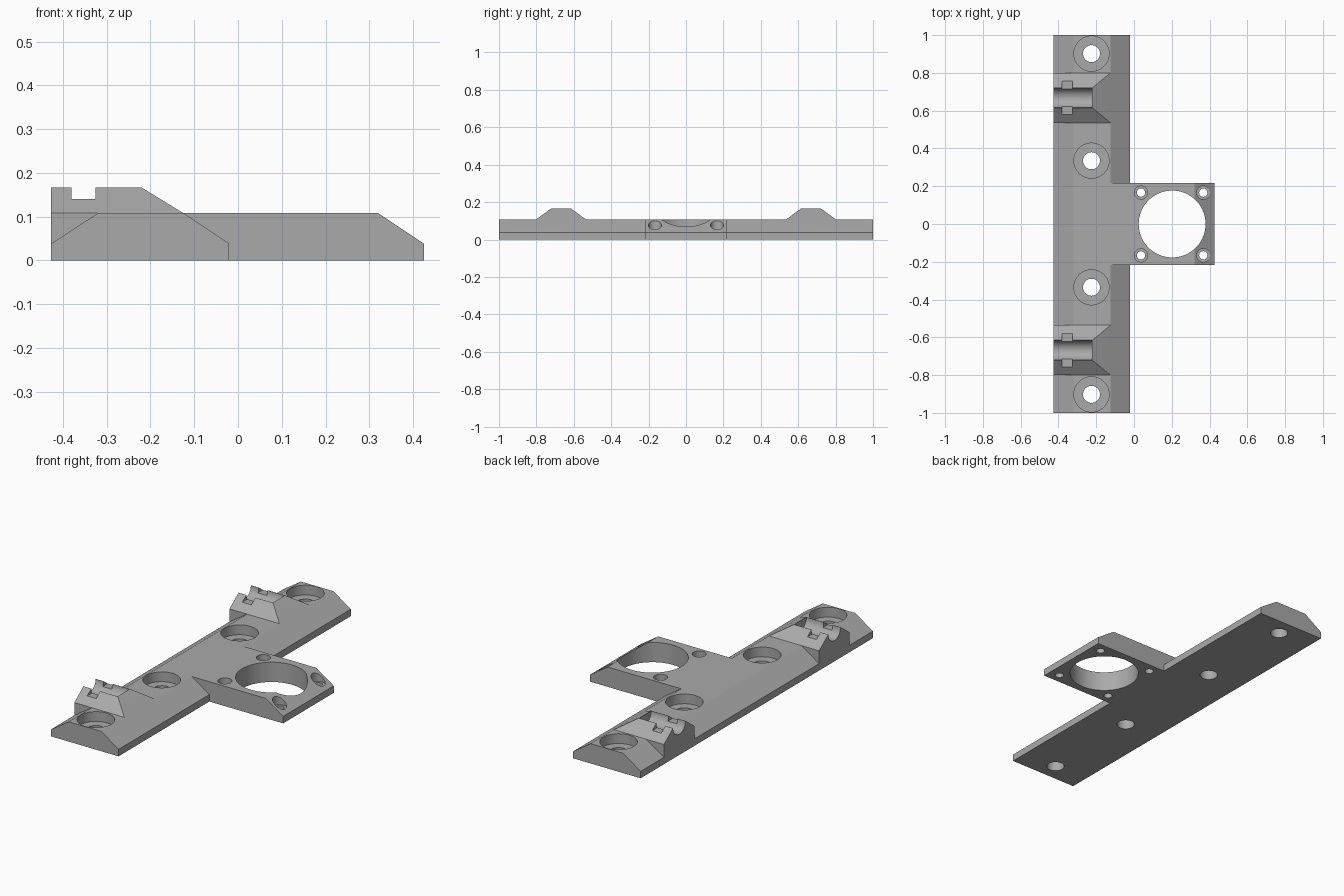
import bpy, bmesh, math
from mathutils import Matrix, Vector

if "Cube" in bpy.data.objects:
    bpy.data.objects.remove(bpy.data.objects["Cube"], do_unlink=True)

grey = bpy.data.materials.new("plain grey")
grey.use_nodes = True
COL = (0.4, 0.4, 0.4, 1)
grey.diffuse_color = COL
grey.node_tree.nodes["Principled BSDF"].inputs["Base Color"].default_value = COL


def finish(name, bm):
    bmesh.ops.recalc_face_normals(bm, faces=bm.faces)
    me = bpy.data.meshes.new(name)
    bm.to_mesh(me)
    bm.free()
    me.materials.append(grey)
    ob = bpy.data.objects.new(name, me)
    bpy.context.scene.collection.objects.link(ob)
    return ob


def prism(name, profile, y0, y1):
    """Extrude an xz profile along y."""
    bm = bmesh.new()
    face = bm.faces.new([bm.verts.new((x, y0, z)) for x, z in profile])
    out = bmesh.ops.extrude_face_region(bm, geom=[face])
    moved = [v for v in out["geom"] if isinstance(v, bmesh.types.BMVert)]
    bmesh.ops.translate(bm, verts=moved, vec=(0, y1 - y0, 0))
    return finish(name, bm)


def cylinder(name, start, end, radius, sides=64):
    a, b = Vector(start), Vector(end)
    turn = (b - a).to_track_quat('Z', 'Y').to_matrix().to_4x4()
    bm = bmesh.new()
    bmesh.ops.create_cone(bm, cap_ends=True, segments=sides, radius1=radius,
                          radius2=radius, depth=(b - a).length,
                          matrix=Matrix.Translation((a + b) / 2) @ turn)
    return finish(name, bm)


def clip_block(name, y):
    """Tapered block with an upright outer end."""
    bm = bmesh.new()
    for z, x, half in ((0, -0.125, 0.132), (0.108, -0.125, 0.132), (0.166, -0.22, 0.053)):
        for px in (LEFT, x):
            for s in (-1, 1):
                bm.verts.new((px, y + s * half, z))
    bmesh.ops.convex_hull(bm, input=bm.verts)
    return finish(name, bm)


def combine(target, tool, operation):
    """Apply a boolean and discard the tool."""
    mod = target.modifiers.new("combine", 'BOOLEAN')
    mod.operation, mod.object, mod.solver = operation, tool, 'EXACT'
    bpy.context.view_layer.update()
    done = target.evaluated_get(bpy.context.evaluated_depsgraph_get())
    me = bpy.data.meshes.new_from_object(done)
    target.modifiers.clear()
    target.data = me
    bpy.data.objects.remove(tool, do_unlink=True)


LEFT, TOP, LIP = -0.427, 0.108, 0.038

# Long bar with two chamfered edges
bracket = prism("mounting_bracket", [(LEFT, 0), (LEFT, LIP), (-0.32, TOP),
                (-0.125, TOP), (-0.02, LIP), (-0.02, 0)], -1, 1)

# Square plate with a chamfered outer edge
plate = prism("ring_plate", [(-0.2, 0), (-0.2, TOP), (0.32, TOP),
              (0.425, LIP), (0.425, 0)], -0.218, 0.218)
combine(bracket, plate, 'UNION')

# Clip blocks, each with a rod groove and a tie slot
for y in (-0.668, 0.668):
    combine(bracket, clip_block("clip_block", y), 'UNION')
    combine(bracket, cylinder("groove", (-0.5, y, 0.166), (-0.222, y, 0.166), 0.0525), 'DIFFERENCE')
    slot = prism("tie_slot", [(-0.38, 0.14), (-0.38, 0.2), (-0.326, 0.2), (-0.326, 0.14)],
                 y - 0.12, y + 0.12)
    combine(bracket, slot, 'DIFFERENCE')

# Large plate opening
combine(bracket, cylinder("opening", (0.202, 0, -0.1), (0.202, 0, 0.3), 0.177, 96), 'DIFFERENCE')

# Counterbored screw holes: x, y, bore, head radius, head floor
screws = [(-0.225, s * y, 0.045, 0.093, 0.055) for s in (-1, 1) for y in (0.335, 0.902)]
screws += [(x, s * 0.166, 0.022, 0.035, 0.05) for s in (-1, 1) for x in (0.037, 0.367)]
for x, y, bore, head, floor in screws:
    combine(bracket, cylinder("bore", (x, y, -0.1), (x, y, 0.3), bore), 'DIFFERENCE')
    combine(bracket, cylinder("head", (x, y, floor), (x, y, 0.3), head), 'DIFFERENCE')

# Smooth the bores, keep edges crisp
bpy.ops.object.select_all(action='DESELECT')
bracket.select_set(True)
bpy.context.view_layer.objects.active = bracket
bpy.ops.object.shade_smooth_by_angle(angle=math.radians(20))
